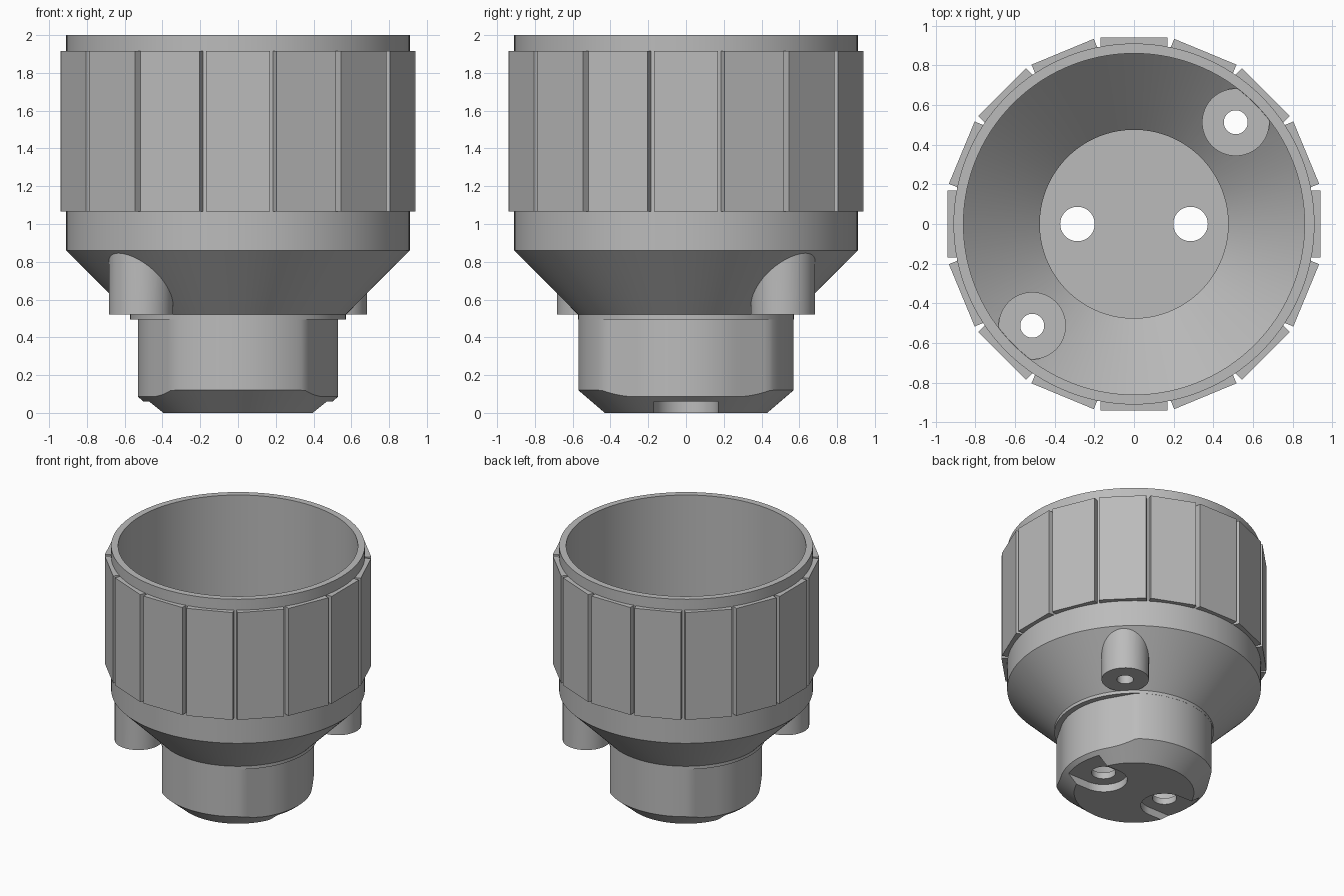
import bpy, bmesh
from math import sin, cos, pi, radians
from mathutils import Matrix

if "Cube" in bpy.data.objects:
    bpy.data.objects.remove(bpy.data.objects["Cube"], do_unlink=True)

GREY = (0.5, 0.5, 0.5, 1)
grey = bpy.data.materials.new("plain grey")
grey.use_nodes = True
grey.diffuse_color = GREY
grey.node_tree.nodes["Principled BSDF"].inputs["Base Color"].default_value = GREY

SEG = 120


def add_object(name, bm):
    bmesh.ops.recalc_face_normals(bm, faces=bm.faces)
    mesh = bpy.data.meshes.new(name)
    bm.to_mesh(mesh)
    bm.free()
    mesh.materials.append(grey)
    ob = bpy.data.objects.new(name, mesh)
    bpy.context.collection.objects.link(ob)
    return ob


def loft(name, rings):
    """Skin a stack of equal-length rings and cap both ends."""
    bm = bmesh.new()
    loops = [[bm.verts.new(p) for p in ring] for ring in rings]
    n = len(rings[0])
    for a, b in zip(loops, loops[1:]):
        for i in range(n):
            j = (i + 1) % n
            bm.faces.new((a[i], a[j], b[j], b[i]))
    bm.faces.new(loops[0])
    bm.faces.new(loops[-1])
    return add_object(name, bm)


def prism(name, outline, z0, z1):
    return loft(name, [[(x, y, z) for x, y in outline] for z in (z0, z1)])


def arc(cx, cy, r, start=0, end=2 * pi, n=48):
    return [(cx + r * cos(start + (end - start) * i / n),
             cy + r * sin(start + (end - start) * i / n)) for i in range(n)]


def boolean(target, tool, operation):
    mod = target.modifiers.new(operation, 'BOOLEAN')
    mod.operation, mod.solver, mod.object = operation, 'EXACT', tool
    bpy.context.view_layer.objects.active = target
    bpy.ops.object.modifier_apply(modifier=mod.name)
    bpy.data.objects.remove(tool, do_unlink=True)


def circle(r, z):
    return [(x, y, z) for x, y in arc(0, 0, r, n=SEG)]


# Stem section: shallow relief on the left and right sides
def stem_radius(a):
    a = abs((a + pi / 2) % pi - pi / 2)
    if a <= radians(30):
        return 0.53
    if a < radians(52):
        return min(0.57, 0.53 / cos(a - radians(30)))
    return 0.57


def stem_ring(height):
    ring = []
    for i in range(SEG):
        a = 2 * pi * i / SEG
        r = stem_radius(a)
        ring.append((r * cos(a), r * sin(a), height(r)))
    return ring


# Hollow cup: outside from the stem foot to the rim, then inside to the floor
body = loft("cup_body", [
    circle(0.43, 0),
    stem_ring(lambda r: 0.12 * (r - 0.43) / 0.14),
    stem_ring(lambda r: 0.495),
    circle(0.571, 0.4951),
    circle(0.571, 0.52),
    circle(0.91, 0.86),
    circle(0.91, 2.0),
    circle(0.86, 2.0),
    circle(0.86, 0.88),
    circle(0.475, 0.495),
    circle(0.475, 0.11),
])

# Two diagonal screw bosses with through holes
for s in (-1, 1):
    boolean(body, prism("boss", arc(0.513 * s, 0.513 * s, 0.17), 0.52, 0.879), 'UNION')
for s in (-1, 1):
    boolean(body, prism("boss_hole", arc(0.513 * s, 0.513 * s, 0.06), 0.4, 1.0), 'DIFFERENCE')

# Open-ended recesses under the foot, each with a hole through the floor
for s in (-1, 1):
    slot = [(s * x, y) for x, y in
            arc(0.285, 0, 0.17, pi / 2, 3 * pi / 2) + [(0.285, -0.17), (0.7, -0.17), (0.7, 0.17)]]
    boolean(body, prism("foot_recess", slot, -0.1, 0.06), 'DIFFERENCE')
    boolean(body, prism("floor_hole", arc(0.285 * s, 0, 0.087), -0.1, 0.3), 'DIFFERENCE')

bpy.ops.object.select_all(action='DESELECT')
body.select_set(True)
bpy.context.view_layer.objects.active = body
bpy.ops.object.shade_smooth_by_angle(angle=radians(20))

# Flat grip panels around the cup
PANELS = 16
for k in range(PANELS):
    panel = prism(f"grip_panel_{k + 1}",
                  [(0.875, -0.17), (0.94, -0.17), (0.94, 0.17), (0.875, 0.17)], 1.065, 1.915)
    panel.data.transform(Matrix.Rotation(2 * pi * k / PANELS, 4, 'Z'))
